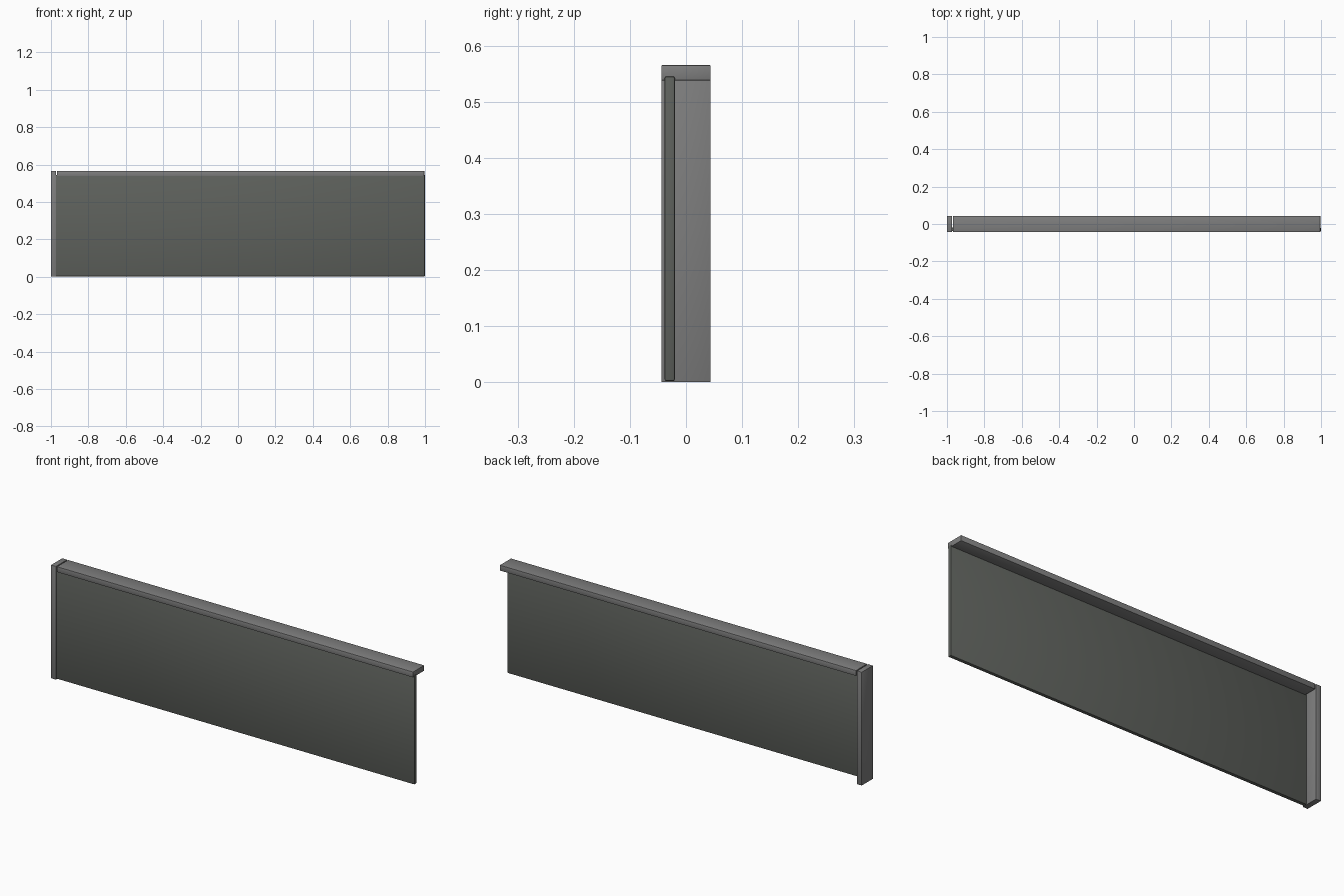
import bpy

if "Cube" in bpy.data.objects:
    bpy.data.objects.remove(bpy.data.objects["Cube"])


def material(name, rgb):
    mat = bpy.data.materials.new(name)
    mat.diffuse_color = (*rgb, 1)
    mat.use_nodes = True
    mat.node_tree.nodes["Principled BSDF"].inputs["Base Color"].default_value = mat.diffuse_color
    return mat


def box(name, lo, hi, bevel, mat):
    """Softly bevelled box spanning two opposite corners."""
    bpy.ops.mesh.primitive_cube_add(size=1, location=[(a + b) / 2 for a, b in zip(lo, hi)])
    ob = bpy.context.object
    ob.name = name
    ob.scale = [b - a for a, b in zip(lo, hi)]
    bpy.ops.object.transform_apply(location=False, rotation=False, scale=True)
    mod = ob.modifiers.new("soft_edges", 'BEVEL')
    mod.width = bevel
    mod.segments = 2
    bpy.ops.object.modifier_apply(modifier=mod.name)
    bpy.ops.object.shade_smooth_by_angle()
    ob.data.materials.append(mat)
    return ob


frame_grey = material("frame_grey", (0.21, 0.21, 0.21))
panel_grey = material("panel_grey", (0.112, 0.12, 0.108))

# Thin panel, set towards the front and tucked into the rail and post
box("panel", (-0.985, -0.038, 0.002), (0.999, -0.020, 0.545), 0.003, panel_grey)

# Flat cap rail along the top
box("top_rail", (-0.968, -0.044, 0.538), (0.996, 0.044, 0.565), 0.001, frame_grey)

# Upright end post on the left
box("end_post", (-1.0, -0.044, 0.0), (-0.973, 0.044, 0.565), 0.001, frame_grey)
